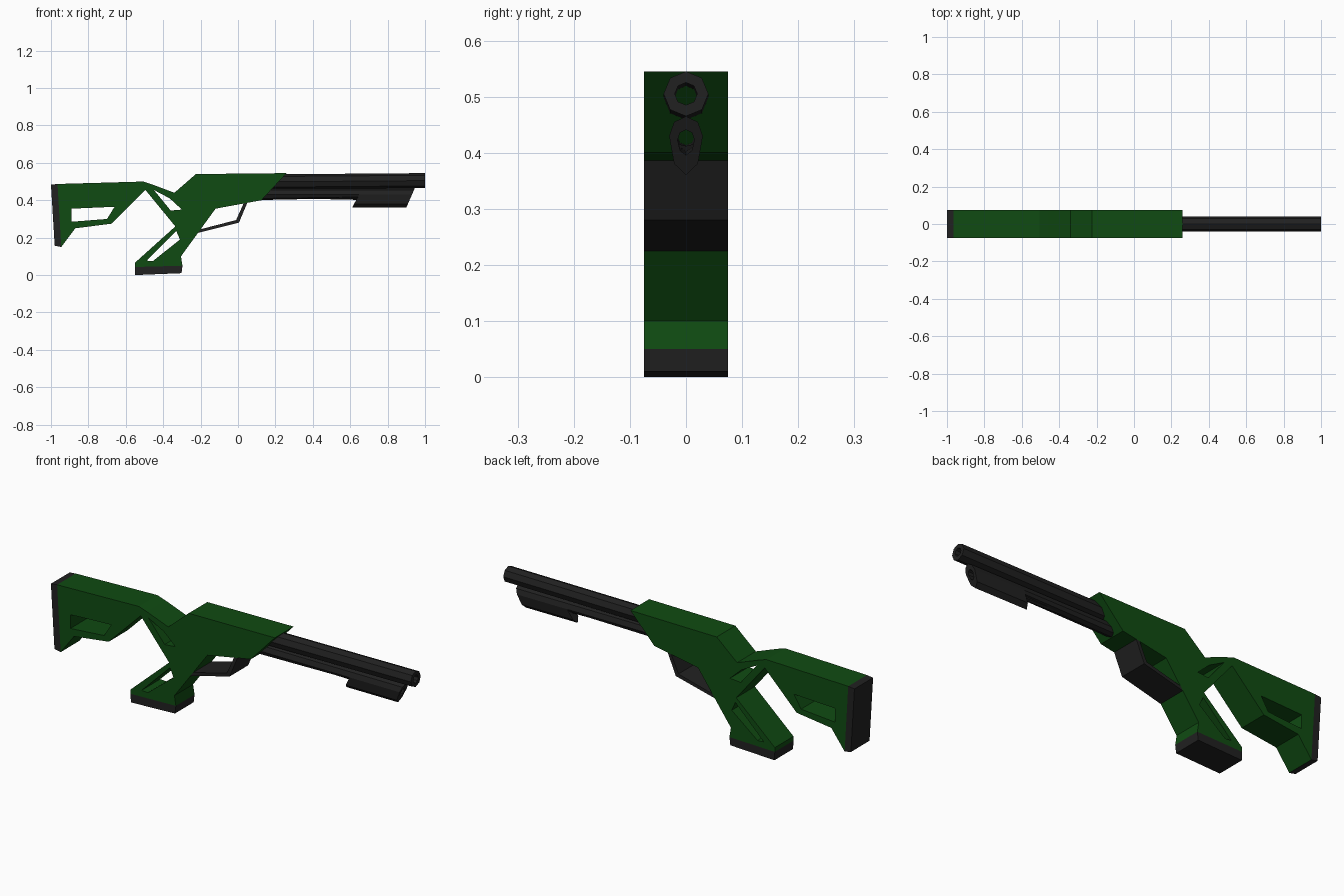
import bpy
import bmesh
import math

if "Cube" in bpy.data.objects:
    bpy.data.objects.remove(bpy.data.objects["Cube"], do_unlink=True)

HALF_WIDTH = 0.075


def make_material(name, colour):
    mat = bpy.data.materials.new(name)
    mat.use_nodes = True
    mat.diffuse_color = colour
    mat.node_tree.nodes["Principled BSDF"].inputs["Base Color"].default_value = colour
    return mat


green = make_material("dark green", (0.005, 0.07, 0.006, 1))
black = make_material("charcoal", (0.015, 0.015, 0.015, 1))


def finish(name, bm, mat):
    bmesh.ops.remove_doubles(bm, verts=bm.verts[:], dist=1e-5)
    bmesh.ops.recalc_face_normals(bm, faces=bm.faces[:])
    mesh = bpy.data.meshes.new(name)
    bm.to_mesh(mesh)
    bm.free()
    mesh.materials.append(mat)
    obj = bpy.data.objects.new(name, mesh)
    bpy.context.collection.objects.link(obj)
    return obj


def plate(name, mat, outline, holes=()):
    """Side profile with optional holes, given full width along y."""
    bm = bmesh.new()
    loops = []
    for y in (-HALF_WIDTH, HALF_WIDTH):
        side = [[bm.verts.new((x, y, z)) for x, z in pts] for pts in (outline, *holes)]
        edges = [bm.edges.new((v, ring[(i + 1) % len(ring)]))
                 for ring in side for i, v in enumerate(ring)]
        bmesh.ops.triangle_fill(bm, use_beauty=True, edges=edges, normal=(0, y, 0))
        loops.append(side)
    for a, b in zip(*loops):
        for i in range(len(a)):
            j = (i + 1) % len(a)
            bm.faces.new((a[i], a[j], b[j], b[i]))
    return finish(name, bm, mat)


def tube(name, mat, stations):
    """Eight-sided hollow tube: (x, z, half width, up, down, slant) rings, joined in a cycle."""
    bm = bmesh.new()
    rings = []
    for x, z, wide, up, down, slant in stations:
        ring = []
        for k in range(8):
            a = k * math.pi / 4
            dz = math.sin(a) * (up if k < 4 else down)
            ring.append(bm.verts.new((x + slant * dz, wide * math.cos(a), z + dz)))
        rings.append(ring)
    for n, a in enumerate(rings):
        b = rings[(n + 1) % len(rings)]
        for k in range(8):
            j = (k + 1) % 8
            bm.faces.new((a[k], a[j], b[j], b[k]))
    return finish(name, bm, mat)


# Receiver, pistol grip and shoulder stock in one profile
body = [(-0.965, 0.487), (-0.505, 0.50), (-0.46, 0.485), (-0.34, 0.44),
        (-0.225, 0.54), (0.26, 0.545), (0.125, 0.40), (-0.12, 0.355),
        (-0.305, 0.10), (-0.297, 0.05), (-0.552, 0.043), (-0.552, 0.065),
        (-0.335, 0.26), (-0.495, 0.455), (-0.675, 0.275), (-0.87, 0.25),
        (-0.945, 0.15)]
stock_hole = [(-0.89, 0.355), (-0.66, 0.365), (-0.70, 0.30), (-0.89, 0.285)]
neck_hole = [(-0.45, 0.455), (-0.365, 0.41), (-0.30, 0.35), (-0.36, 0.345)]
grip_hole = [(-0.33, 0.235), (-0.31, 0.19), (-0.455, 0.075), (-0.49, 0.077)]
plate("body_and_stock", green, body, (stock_hole, neck_hole, grip_hole))

# Dark pads and trigger guard
plate("butt_pad", black, [(-1.0, 0.483), (-0.965, 0.487), (-0.945, 0.15), (-0.98, 0.157)])
plate("grip_base", black, [(-0.552, 0.043), (-0.297, 0.05), (-0.302, 0.01), (-0.55, 0.0)])
plate("trigger_guard", black, [(0.05, 0.387), (0.005, 0.28), (-0.215, 0.225),
                               (-0.20, 0.245), (-0.01, 0.294), (0.03, 0.383)])

# Barrel with open bore
tube("barrel", black, [
    (0.10, 0.498, 0.04, 0.04, 0.04, 0), (1.0, 0.505, 0.04, 0.04, 0.04, 0),
    (1.0, 0.505, 0.02, 0.02, 0.02, 0), (0.10, 0.498, 0.02, 0.02, 0.02, 0)])

# Lower tube with the deep slanted fore grip at its end
tube("lower_tube_and_fore_grip", black, [
    (0.06, 0.43, 0.03, 0.035, 0.03, 0), (0.648, 0.43, 0.03, 0.035, 0.018, 0.55),
    (0.648, 0.43, 0.03, 0.035, 0.07, 0.55), (0.93, 0.43, 0.03, 0.035, 0.07, 0.43),
    (0.927, 0.423, 0.015, 0.018, 0.027, 0.43), (0.06, 0.43, 0.015, 0.015, 0.015, 0)])
